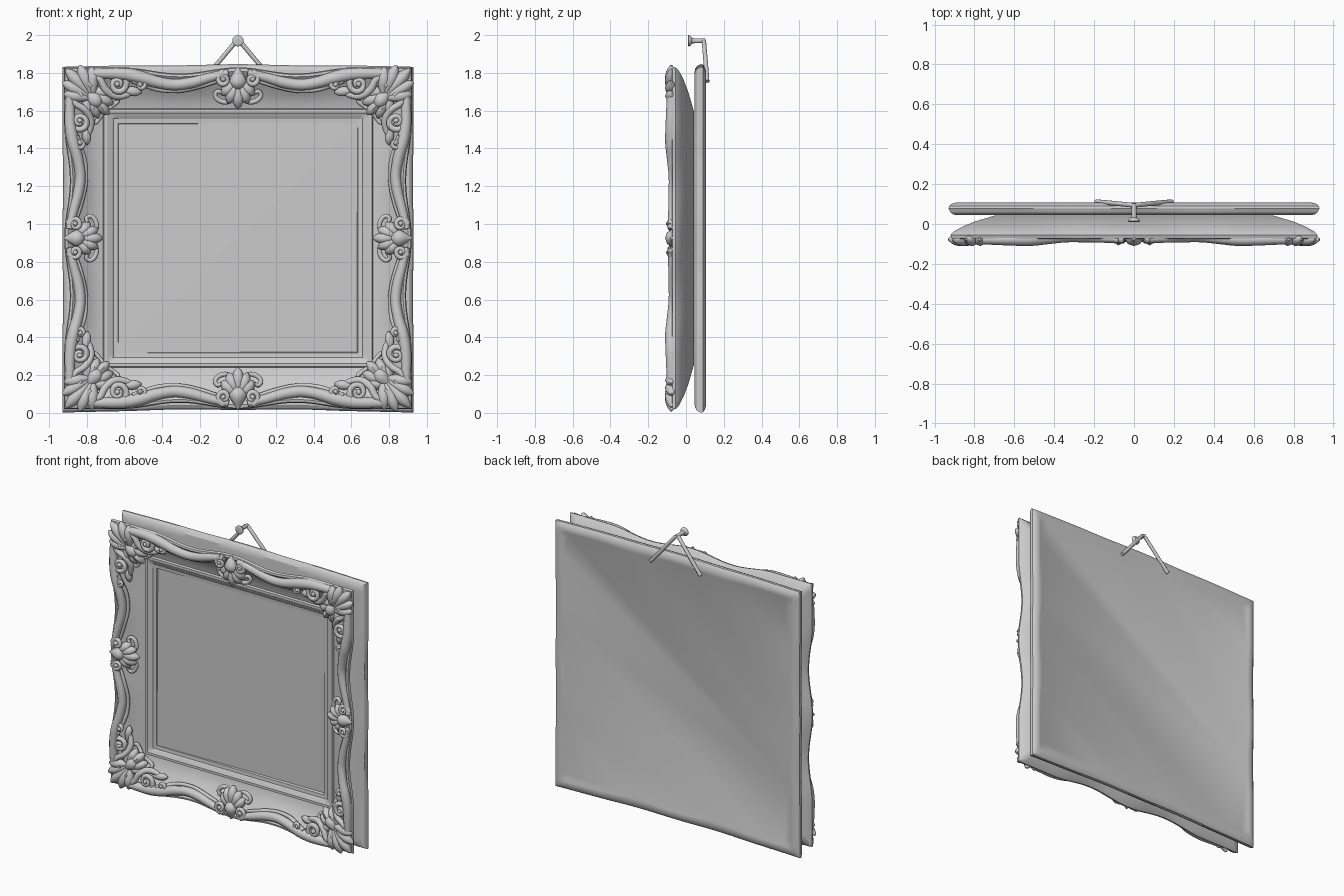
import bpy, bmesh, math
from mathutils import Vector
from math import sin, cos, pi

if "Cube" in bpy.data.objects:
    bpy.data.objects.remove(bpy.data.objects["Cube"])

grey = bpy.data.materials.new("plain_grey")
grey.diffuse_color = (0.6, 0.6, 0.6, 1)
grey.use_nodes = True
grey.node_tree.nodes["Principled BSDF"].inputs["Base Color"].default_value = grey.diffuse_color


def world(u, v, y, k=0, mirror=1):
    """Local (along side, outward, depth) -> world, for side k of the frame."""
    u *= mirror
    x, w = [(u, v), (v, -u), (-u, -v), (-v, u)][k]
    m = max(abs(x), abs(w), 0.71)
    return Vector((x, y, 0.925 + w * (0.958 + 0.026 * (m - 0.71) / 0.22)))


def finish(bm, name, angle=40):
    bmesh.ops.recalc_face_normals(bm, faces=bm.faces)
    me = bpy.data.meshes.new(name)
    bm.to_mesh(me)
    bm.free()
    me.materials.append(grey)
    me.shade_smooth()
    me.set_sharp_from_angle(angle=math.radians(angle))
    ob = bpy.data.objects.new(name, me)
    bpy.context.collection.objects.link(ob)
    return ob


def skin(bm, rings, closed=False):
    n = len(rings[0])
    pairs = list(zip(rings, rings[1:] + rings[:1])) if closed else list(zip(rings, rings[1:]))
    for a, b in pairs:
        for i in range(n):
            j = (i + 1) % n
            bm.faces.new((a[i], a[j], b[j], b[i]))


def wave(u):
    return 0.5 - 0.5 * cos(2 * pi * u / 0.62) if abs(u) < 0.62 else 0


def square_rings(bm, profile, steps=48):
    """One square ring per profile point (outward, depth, wave amount)."""
    rings = []
    for v, y, amp in profile:
        ring = []
        for k in range(4):
            for i in range(steps):
                u = v * (2 * i / steps - 1)
                ring.append(bm.verts.new(world(u, v - amp * wave(u), y, k)))
        rings.append(ring)
    return rings


def smooth_path(pts, sub=5):
    """Catmull-Rom through points whose components are (u, v, y, radius)."""
    p = [pts[0]] + list(pts) + [pts[-1]]
    out = []
    for a, b, c, d in zip(p, p[1:], p[2:], p[3:]):
        for s in range(sub):
            t = s / sub
            out.append([0.5 * (2 * B + (C - A) * t + (2 * A - 5 * B + 4 * C - D) * t * t
                               + (3 * B - A - 3 * C + D) * t ** 3)
                        for A, B, C, D in zip(a, b, c, d)])
    return out + [list(pts[-1])]


def tube(bm, path, put, sides=10, depth=1.0):
    rings = []
    for i, (u, v, y, r) in enumerate(path):
        a, b = path[max(i - 1, 0)], path[min(i + 1, len(path) - 1)]
        t = Vector((b[0] - a[0], b[1] - a[1], b[2] - a[2])).normalized()
        n = t.cross(Vector((0, 0, 1))).normalized()
        q = n.cross(t)
        c = Vector((u, v, y))
        rings.append([])
        for j in range(sides):
            w = 2 * pi * j / sides
            rings[-1].append(bm.verts.new(put(*(c + n * r * cos(w) + q * r * depth * sin(w)))))
    skin(bm, rings)
    bm.faces.new(rings[0])
    bm.faces.new(rings[-1][::-1])


def lobe(bm, put, u, v, y, ang, length, width, thick, tilt=0.0):
    """Egg-shaped leaf lobe growing from (u, v) in direction ang."""
    path = []
    for i in range(11):
        t = i / 10
        r = width * max(0.06, sin(pi * t ** 1.5)) ** 0.6
        path.append((u + cos(ang) * length * t, v + sin(ang) * length * t, y + tilt * t, r))
    tube(bm, path, put, 8, thick / width)


def spiral(bm, put, u, v, y, size, start, turns, r):
    path = []
    n = int(abs(turns) * 14)
    for i in range(n + 1):
        t = i / n
        a = start + 2 * pi * turns * t
        d = size * (1 - 0.8 * t)
        path.append((u + cos(a) * d, v + sin(a) * d, y - 0.012 * t, r * (1 - 0.4 * t)))
    tube(bm, path, put, 8)
    lobe(bm, put, u - r, v, y - 0.012, 0, 2 * r, r * 0.9, r)


def eightfold(draw, name):
    bm = bmesh.new()
    for k in range(4):
        for m in (1, -1):
            draw(bm, lambda u, v, y: world(u, v, y, k, m))
    return finish(bm, name, 50)


def fourfold(draw, name):
    bm = bmesh.new()
    for k in range(4):
        draw(bm, lambda u, v, y: world(u, v, y, k))
    return finish(bm, name, 50)


# Coved front frame with stepped inner moulding
bm = bmesh.new()
skin(bm, square_rings(bm, [
    (0.63, 0.035, 0), (0.635, 0.024, 0), (0.66, 0.022, 0), (0.668, 0.014, 0),
    (0.685, 0.012, 0), (0.692, 0.006, 0), (0.71, 0.006, 0), (0.715, 0.02, 0), (0.75, 0.012, 0.002),
    (0.79, -0.006, 0.008), (0.83, -0.03, 0.014), (0.87, -0.055, 0.02), (0.90, -0.075, 0.026),
    (0.915, -0.072, 0.03), (0.92, -0.055, 0.03), (0.905, -0.038, 0.03), (0.86, -0.013, 0.02),
    (0.80, 0.012, 0.008), (0.70, 0.042, 0), (0.63, 0.043, 0)]), closed=True)
finish(bm, "front_frame")

# Picture panel, gently folded on its diagonal
bm = bmesh.new()
c = [bm.verts.new(world(x, w, y)) for x, w, y in
     ((-0.64, -0.64, 0.026), (0.64, -0.64, 0.042), (0.64, 0.64, 0.026), (-0.64, 0.64, 0.032))]
bm.faces.new((c[0], c[1], c[2]))
bm.faces.new((c[0], c[2], c[3]))
finish(bm, "picture_panel", 0.3)

# Back board with a broad rounded rim, bowed slightly upward along its middle
bm = bmesh.new()
rings = square_rings(bm, [
    (0.88, 0.045, 0), (0.905, 0.047, 0), (0.921, 0.058, 0.002), (0.93, 0.078, 0.004),
    (0.928, 0.09, 0.004), (0.915, 0.101, 0.004), (0.895, 0.107, 0.008), (0.875, 0.107, 0.012),
    (0.86, 0.101, 0.014)])
skin(bm, rings)
bm.faces.new(rings[0])
bm.faces.new(rings[-1])
for p in bm.verts:
    p.co.z += 0.014 * cos(pi * p.co.x / 1.86) - 0.008
finish(bm, "back_board", 30)


# Long wavy rails along every side
def rails(bm, put):
    tube(bm, smooth_path([
        (0.05, 0.893, -0.078, 0.018), (0.15, 0.870, -0.070, 0.024), (0.25, 0.845, -0.064, 0.028),
        (0.34, 0.835, -0.064, 0.028), (0.43, 0.848, -0.072, 0.029), (0.52, 0.872, -0.078, 0.032),
        (0.62, 0.888, -0.078, 0.030), (0.76, 0.89, -0.078, 0.024)]), put, 12)
    tube(bm, smooth_path([
        (0.10, 0.855, -0.055, 0.008), (0.20, 0.83, -0.052, 0.014), (0.31, 0.807, -0.043, 0.012),
        (0.42, 0.812, -0.048, 0.013), (0.50, 0.838, -0.068, 0.016), (0.56, 0.855, -0.085, 0.014)]),
        put, 8)


eightfold(rails, "wavy_rail")


# Curled volutes and leaves beside the corners
def corner_curls(bm, put):
    spiral(bm, put, 0.635, 0.838, -0.078, 0.052, pi / 2, 1.4, 0.018)
    spiral(bm, put, 0.515, 0.835, -0.085, 0.028, pi / 2, 1, 0.014)
    tube(bm, smooth_path([
        (0.54, 0.81, -0.045, 0.006), (0.59, 0.785, -0.044, 0.016), (0.65, 0.78, -0.055, 0.02),
        (0.70, 0.81, -0.075, 0.02), (0.73, 0.86, -0.085, 0.018), (0.77, 0.875, -0.085, 0.014),
        (0.795, 0.85, -0.09, 0.012), (0.775, 0.825, -0.095, 0.011)]), put)
    tube(bm, smooth_path([
        (0.72, 0.69, -0.025, 0.010), (0.69, 0.715, -0.025, 0.012), (0.66, 0.735, -0.02, 0.012),
        (0.635, 0.755, -0.022, 0.012), (0.645, 0.778, -0.032, 0.011)]), put, 8)
    lobe(bm, put, 0.63, 0.81, -0.05, 3.25, 0.12, 0.024, 0.022, 0.015)


eightfold(corner_curls, "corner_curl")


# Corner fans and the shells on their inner side
def corner_fan(bm, put):
    for i in range(-2, 3):
        lobe(bm, put, 0.765, 0.765, -0.074, pi / 4 + i * 0.36, 0.205 - 0.024 * abs(i),
             0.034, 0.034, -0.004)


def corner_shell(bm, put):
    for i in range(-2, 3):
        lobe(bm, put, 0.80, 0.80, -0.068, -3 * pi / 4 + i * 0.38, 0.165 - 0.014 * abs(i),
             0.032, 0.036, 0.03)
    lobe(bm, put, 0.81, 0.81, -0.075, -3 * pi / 4, 0.12, 0.04, 0.034, 0.01)


fourfold(corner_fan, "corner_fan")
fourfold(corner_shell, "corner_shell")


# Centre shells with side volutes and hooked tendrils
def centre_shell(bm, put):
    for i in range(-2, 3):
        lobe(bm, put, 0, 0.865, -0.072, -pi / 2 + i * 0.4, 0.15 - 0.016 * abs(i), 0.032, 0.034, 0.025)
    lobe(bm, put, 0, 0.92, -0.075, -pi / 2, 0.11, 0.045, 0.036)


def centre_curls(bm, put):
    spiral(bm, put, 0.075, 0.862, -0.080, 0.036, pi / 2, -1.3, 0.015)
    tube(bm, smooth_path([
        (0.02, 0.765, -0.04, 0.010), (0.06, 0.748, -0.032, 0.012), (0.10, 0.757, -0.032, 0.013),
        (0.122, 0.782, -0.036, 0.012), (0.108, 0.803, -0.042, 0.011),
        (0.088, 0.795, -0.045, 0.011)]), put)


fourfold(centre_shell, "centre_shell")
eightfold(centre_curls, "centre_curl")

# Hanging wire: two legs meeting over the nail
bm = bmesh.new()
for s in (1, -1):
    tube(bm, [(s * 0.19, 1.755, 0.112, 0.012), (s * 0.10, 1.86, 0.104, 0.012),
              (s * 0.012, 1.965, 0.095, 0.012), (-s * 0.004, 1.972, 0.092, 0.009)],
         lambda x, z, y: Vector((x, y, z)), 10)
finish(bm, "hanging_wire")

# Nail with a broad rounded head
bm = bmesh.new()
rings = []
for y, r in ((0.010, 0.012), (0.010, 0.024), (0.014, 0.030), (0.022, 0.028), (0.032, 0.015),
             (0.045, 0.013), (0.09, 0.013), (0.104, 0.010)):
    rings.append([bm.verts.new((r * cos(2 * pi * j / 16), y, 1.97 + r * sin(2 * pi * j / 16)))
                  for j in range(16)])
skin(bm, rings)
bm.faces.new(rings[0])
bm.faces.new(rings[-1])
finish(bm, "nail")
